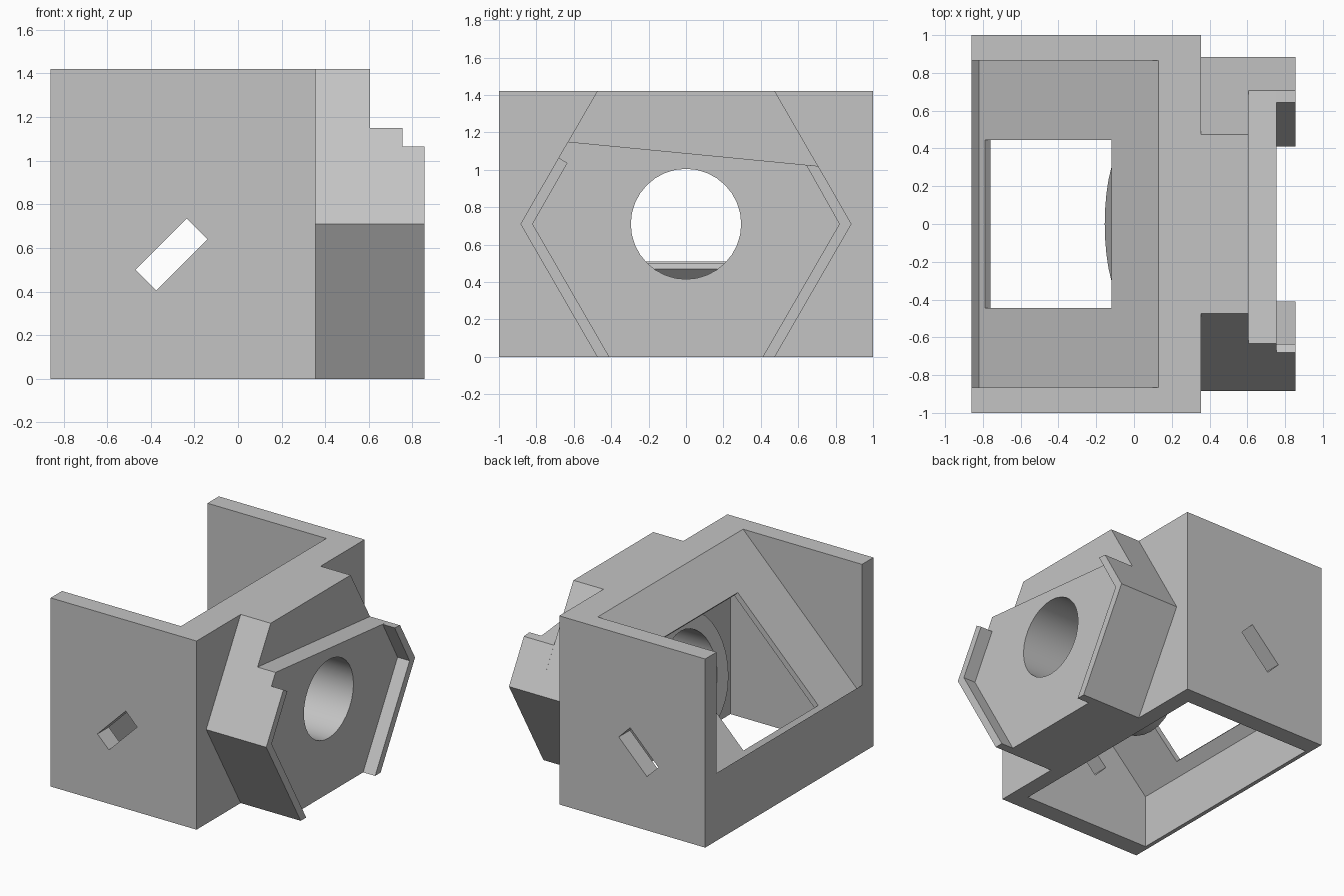
import bpy, bmesh, math
from mathutils import Vector

cube = bpy.data.objects.get("Cube")
if cube:
    bpy.data.objects.remove(cube, do_unlink=True)

grey = bpy.data.materials.new("plain_grey")
grey.use_nodes = True
grey.diffuse_color = (0.55, 0.55, 0.55, 1)
grey.node_tree.nodes["Principled BSDF"].inputs["Base Color"].default_value = grey.diffuse_color


def prism(name, pts, axis, lo, hi):
    """Extrude a profile: (x, z) points along y, or (y, z) points along x."""
    place = (lambda p, t: (p[0], t, p[1])) if axis == "y" else (lambda p, t: (t, p[0], p[1]))
    bm = bmesh.new()
    a = [bm.verts.new(place(p, lo)) for p in pts]
    b = [bm.verts.new(place(p, hi)) for p in pts]
    bm.faces.new(a)
    bm.faces.new(b[::-1])
    n = len(pts)
    for i in range(n):
        bm.faces.new((a[i], a[(i + 1) % n], b[(i + 1) % n], b[i]))
    bmesh.ops.recalc_face_normals(bm, faces=bm.faces)
    mesh = bpy.data.meshes.new(name)
    bm.to_mesh(mesh)
    bm.free()
    ob = bpy.data.objects.new(name, mesh)
    bpy.context.collection.objects.link(ob)
    mesh.materials.append(grey)
    return ob


def combine(ob, other, operation, keep=False):
    mod = ob.modifiers.new("combine", "BOOLEAN")
    mod.operation, mod.solver, mod.object = operation, "EXACT", other
    bpy.context.view_layer.objects.active = ob
    bpy.ops.object.modifier_apply(modifier=mod.name)
    if not keep:
        bpy.data.objects.remove(other, do_unlink=True)


def circle(r, n=32):
    return [(r * math.cos(2 * math.pi * i / n), MID + r * math.sin(2 * math.pi * i / n)) for i in range(n)]


TOP, MID = 1.42, 0.71
BACK, FACE = -0.86, 0.355

# Housing: a box with a sloped, open back
housing = prism("housing", [(BACK, 0), (FACE, 0), (FACE, TOP), (BACK, TOP)], "y", -1, 1)
slope = prism("slope_cutter", [(-0.82, 0.47), (0.13, TOP), (0.13, 1.6), (-1.2, 1.6), (-1.2, 0.85)], "y", -0.865, 0.865)
combine(housing, slope, "DIFFERENCE")

# Hollow underneath, leaving a thin sloped plate
cavity = prism("cavity_cutter", [(-0.83, -0.1), (0.235, -0.1), (0.235, 1.37), (0.14, 1.37), (-0.83, 0.40)],
               "y", -0.865, 0.865)
combine(housing, cavity, "DIFFERENCE")

# Window through the sloped plate
window = prism("window_cutter", [(-0.84, 0.55), (-0.17, 1.22), (-0.08, 1.13), (-0.75, 0.46)], "y", -0.445, 0.445)
combine(housing, window, "DIFFERENCE")

# Diagonal slots through both side walls
slot = prism("slot_cutter", [(-0.235, 0.735), (-0.14, 0.64), (-0.375, 0.405), (-0.47, 0.50)], "y", -1.2, 1.2)
combine(housing, slot, "DIFFERENCE")

# Inner collar with a slanted end
collar = prism("collar", circle(0.42), "x", -0.155, 0.3)
for v in collar.data.vertices:
    if v.co.x < 0:
        v.co.x += 0.28 * (v.co.z - MID + 0.42)
combine(housing, collar, "UNION")

# Hexagonal flange, its trimmed step and the two raised rims
hexagon = [(-0.475, 0), (0.475, 0), (0.885, MID), (0.475, TOP), (-0.475, TOP), (-0.885, MID)]
flange = prism("hexagonal_flange", hexagon, "x", FACE, 0.605)
step = prism("flange_step", [(-0.475, 0), (0.475, 0), (0.885, MID), (0.707, 1.02), (-0.632, 1.15), (-0.885, MID)],
             "x", 0.605, 0.755)
rims = [
    prism("long_rim", [(0.41, 0), (0.475, 0), (0.885, MID), (0.707, 1.02), (0.642, 1.026), (0.82, MID)],
          "x", 0.755, 0.855),
    prism("short_rim", [(-0.41, 0), (-0.475, 0), (-0.885, MID), (-0.681, 1.065), (-0.634, 1.036), (-0.82, MID)],
          "x", 0.755, 0.855),
]

# Round bore through everything
bore = prism("bore_cutter", circle(0.295), "x", -0.6, 1.2)
for ob in (housing, flange, step):
    combine(ob, bore, "DIFFERENCE", keep=True)
bpy.data.objects.remove(bore, do_unlink=True)

for ob in (housing, flange, step, *rims):
    bpy.ops.object.select_all(action="DESELECT")
    ob.select_set(True)
    bpy.context.view_layer.objects.active = ob
    bpy.ops.object.shade_smooth_by_angle(angle=math.radians(25))
